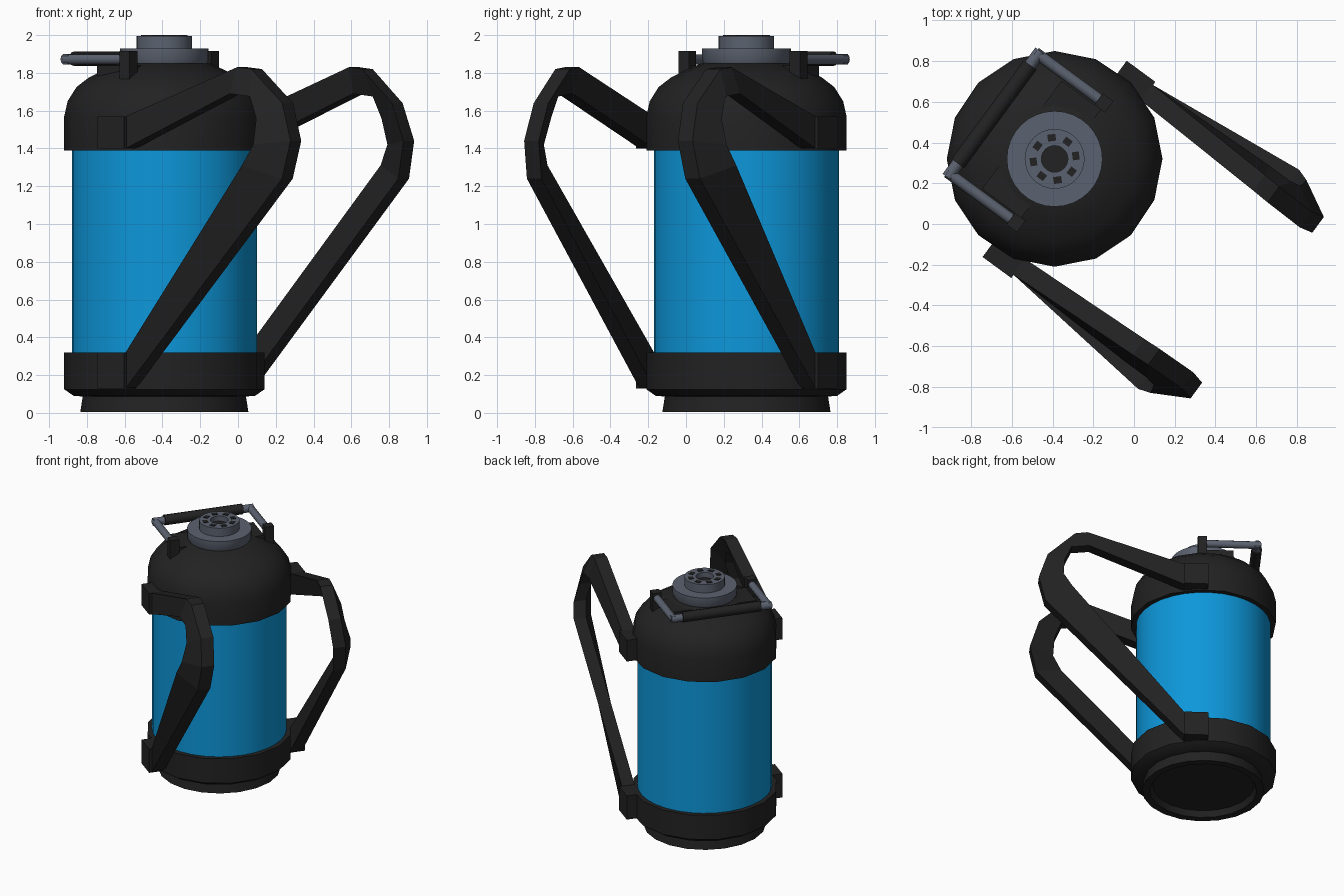
import bpy, bmesh, math
from mathutils import Matrix, Vector

if "Cube" in bpy.data.objects:
    bpy.data.objects.remove(bpy.data.objects["Cube"])


def material(name, rgb):
    m = bpy.data.materials.new(name)
    m.diffuse_color = (*rgb, 1)
    m.use_nodes = True
    m.node_tree.nodes["Principled BSDF"].inputs["Base Color"].default_value = m.diffuse_color
    return m


BLACK = material("black_rubber", (0.016, 0.016, 0.016))
BLUE = material("blue_shell", (0.004, 0.31, 0.70))
GREY = material("grey_metal", (0.105, 0.122, 0.16))

AXIS = Matrix.Translation((-0.39, 0.32, 0))                      # tank axis
FRAME = AXIS @ Matrix.Rotation(math.radians(-36.3), 4, 'Z')      # handles point along local +x


def finish(name, bm, mat, matrix, smooth=None):
    bmesh.ops.recalc_face_normals(bm, faces=bm.faces)
    bm.transform(matrix)
    me = bpy.data.meshes.new(name)
    bm.to_mesh(me)
    bm.free()
    me.materials.append(mat)
    ob = bpy.data.objects.new(name, me)
    bpy.context.collection.objects.link(ob)
    if smooth:
        bpy.ops.object.select_all(action='DESELECT')
        ob.select_set(True)
        bpy.context.view_layer.objects.active = ob
        bpy.ops.object.shade_smooth_by_angle(angle=math.radians(smooth))
    return ob


def lathe(name, profile, sides, mat, smooth=35):
    """Spin (radius, height) points around the tank axis."""
    bm = bmesh.new()
    rings = []
    for r, z in profile:
        if r == 0:
            rings.append([bm.verts.new((0, 0, z))] * sides)
        else:
            rings.append([bm.verts.new((r * math.cos(i * math.tau / sides),
                                        r * math.sin(i * math.tau / sides), z))
                          for i in range(sides)])
    for a, b in zip(rings, rings[1:]):
        for i in range(sides):
            j = (i + 1) % sides
            bm.faces.new(list(dict.fromkeys((a[i], a[j], b[j], b[i]))))
    return finish(name, bm, mat, AXIS, smooth)


def loft(name, sections, mat, smooth=None):
    """Skin a row of equal point loops and cap both ends."""
    bm = bmesh.new()
    rows = [[bm.verts.new(p) for p in s] for s in sections]
    n = len(rows[0])
    for a, b in zip(rows, rows[1:]):
        for i in range(n):
            j = (i + 1) % n
            bm.faces.new((a[i], a[j], b[j], b[i]))
    bm.faces.new(rows[0])
    bm.faces.new(rows[-1])
    return finish(name, bm, mat, FRAME, smooth)


def box(name, lo, hi, mat, matrix=FRAME):
    bm = bmesh.new()
    bmesh.ops.create_cube(bm, size=1)
    for v in bm.verts:
        v.co = [(l + h) / 2 + c * (h - l) for l, h, c in zip(lo, hi, v.co)]
    return finish(name, bm, mat, matrix)


def rod(name, a, b, r, mat, sides=10):
    a, b = Vector(a), Vector(b)
    q = (b - a).to_track_quat('Z', 'Y')
    return loft(name, [[p + q @ Vector((r * math.cos(i * math.tau / sides),
                                        r * math.sin(i * math.tau / sides), 0))
                        for i in range(sides)] for p in (a, b)], mat, 40)


# tank body
lathe("base_foot", [(0, 0.05), (0.37, 0.05), (0.39, 0.005), (0.445, 0.005),
                    (0.43, 0.10), (0, 0.10)], 20, BLACK)
lathe("base_ring", [(0.40, 0.085), (0.48, 0.09), (0.53, 0.125), (0.53, 0.32),
                    (0.45, 0.32)], 16, BLACK)
lathe("blue_cylinder", [(0.49, 0.25), (0.49, 1.45)], 32, BLUE)
lathe("dome", [(0.45, 1.39), (0.53, 1.39), (0.53, 1.57), (0.512, 1.65), (0.465, 1.725),
               (0.40, 1.775), (0.32, 1.815), (0.24, 1.85), (0, 1.86)], 16, BLACK)
box("dome_plate", (-0.2, -0.33, 1.68), (0.04, 0.33, 1.84), BLACK)

# filler cap with a sunken centre and a ring of dark slots
lathe("cap_flange", [(0, 1.84), (0.22, 1.84), (0.235, 1.865), (0.235, 1.93),
                     (0.13, 1.93)], 32, GREY)
lathe("cap_top", [(0.147, 1.92), (0.147, 1.996), (0.065, 1.996), (0.065, 1.95)], 32, GREY)
lathe("cap_hole", [(0.066, 1.955), (0, 1.955)], 32, BLACK)
for k in range(8):
    box(f"cap_slot_{k}", (0.088, -0.02, 1.993), (0.122, 0.02, 2.0), BLACK,
        AXIS @ Matrix.Rotation(math.radians(8 + 45 * k), 4, 'Z'))

# side handle stations: outer edge (along, height, side), inner edge (along, height, side)
STATIONS = [
    ((0.17, 1.57, 0.53), (0.17, 1.40, 0.53)),
    ((0.88, 1.83, 0.50), (0.87, 1.69, 0.55)),
    ((0.97, 1.82, 0.495), (1.00, 1.675, 0.55)),
    ((1.17, 1.64, 0.49), (1.05, 1.56, 0.56)),
    ((1.235, 1.44, 0.505), (1.06, 1.42, 0.60)),
    ((1.19, 1.24, 0.52), (1.00, 1.31, 0.62)),
    ((0.17, 0.13, 0.53), (0.17, 0.32, 0.53)),
]
T = 0.048  # half thickness of the handle

for side, s in (("left", 1), ("right", -1)):
    loft(f"{side}_handle",
         [[(o[0], s * (o[2] - T), o[1]), (o[0], s * (o[2] + T), o[1]),
           (i[0], s * (i[2] + T), i[1]), (i[0], s * (i[2] - T), i[1])]
          for o, i in STATIONS], BLACK)
    # blocks joining the handle to the tank
    for level, z0, z1 in (("lower", 0.13, 0.32), ("upper", 1.40, 1.57)):
        y0, y1 = sorted((s * 0.46, s * 0.598))
        box(f"{side}_{level}_handle_block", (0.0, y0, z0), (0.175, y1, z1), BLACK)

    # carrying bail arm with its pivot hook
    rod(f"{side}_bail_arm", (-0.385, s * 0.365, 1.872), (0.03, s * 0.365, 1.872), 0.028, GREY)
    rod(f"{side}_bail_elbow", (-0.37, s * 0.385, 1.872), (-0.37, s * 0.28, 1.872), 0.030, GREY)
    y0, y1 = sorted((s * 0.33, s * 0.40))
    box(f"{side}_bail_hook", (0.0, y0, 1.76), (0.065, y1, 1.915), BLACK)

# bail grip
rod("bail_grip", (-0.37, -0.30, 1.875), (-0.37, 0.30, 1.875), 0.039, BLACK, 12)
